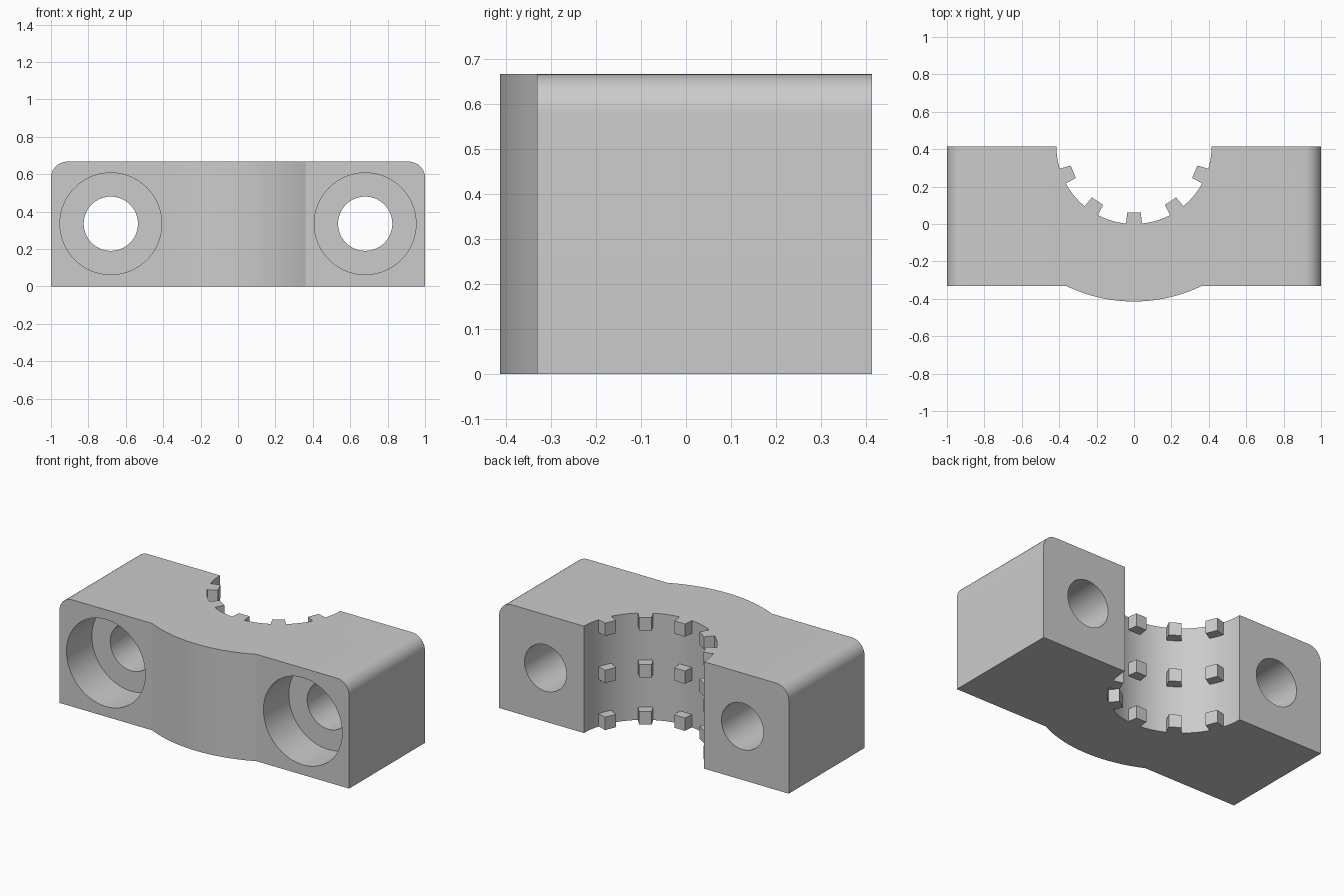
import bpy, bmesh
from math import sin, cos, pi, radians, asin, acos
from mathutils import Matrix, Vector

cube = bpy.data.objects.get("Cube")
if cube:
    bpy.data.objects.remove(cube, do_unlink=True)

HEIGHT = 0.667
BACK, FRONT = 0.4146, -0.332      # the bore axis lies on the back plane
BORE_R, BULGE_R = 0.4146, 0.829
HOLE_X, HOLE_Z = 0.68, 0.335

grey = bpy.data.materials.new("plain grey")
grey.use_nodes = True
grey.diffuse_color = (0.6, 0.6, 0.6, 1)
grey.node_tree.nodes["Principled BSDF"].inputs["Base Color"].default_value = (0.6, 0.6, 0.6, 1)


def make_object(name, bm):
    bmesh.ops.recalc_face_normals(bm, faces=bm.faces)
    mesh = bpy.data.meshes.new(name)
    bm.to_mesh(mesh)
    bm.free()
    mesh.materials.append(grey)
    obj = bpy.data.objects.new(name, mesh)
    bpy.context.collection.objects.link(obj)
    return obj


def extrude_profile(bm, points, z0, z1):
    face = bm.faces.new([bm.verts.new((x, y, z0)) for x, y in points])
    result = bmesh.ops.extrude_face_region(bm, geom=[face])
    verts = [g for g in result["geom"] if isinstance(g, bmesh.types.BMVert)]
    bmesh.ops.translate(bm, verts=verts, vec=(0, 0, z1 - z0))


def arc(radius, start, end, steps):
    # Angles are measured from the -y direction around the bore axis
    angles = [start + (end - start) * i / steps for i in range(steps + 1)]
    return [(radius * sin(a), BACK - radius * cos(a)) for a in angles]


# Clamp body: plan profile with front bulge and half-round bore
spread = acos((BACK - FRONT) / BULGE_R)
profile = [(-1, BACK), (-1, FRONT)]
profile += arc(BULGE_R, -spread, spread, 24)
profile += [(1, FRONT), (1, BACK)]
profile += arc(BORE_R, pi / 2, -pi / 2, 48)
bm = bmesh.new()
extrude_profile(bm, profile, 0, HEIGHT)

# Rounded upper end edges
ends = [e for e in bm.edges
        if all(abs(v.co.x) > 0.999 and v.co.z > HEIGHT - 0.001 for v in e.verts)]
bmesh.ops.bevel(bm, geom=ends, offset=0.087, offset_type='OFFSET',
                segments=10, profile=0.5, affect='EDGES')
body = make_object("clamp_body", bm)


# Bolt holes and counterbores
def cut_cylinder(name, x, radius, y0, y1):
    cutter_bm = bmesh.new()
    place = Matrix.Translation((x, (y0 + y1) / 2, HOLE_Z)) @ Matrix.Rotation(pi / 2, 4, 'X')
    bmesh.ops.create_cone(cutter_bm, cap_ends=True, segments=64, radius1=radius,
                          radius2=radius, depth=y1 - y0, matrix=place)
    cutter = make_object(name, cutter_bm)
    cutter.hide_render = True
    mod = body.modifiers.new(name, 'BOOLEAN')
    mod.operation = 'DIFFERENCE'
    mod.solver = 'EXACT'
    mod.object = cutter
    bpy.ops.object.modifier_apply(modifier=mod.name)
    bpy.data.objects.remove(cutter, do_unlink=True)


bpy.ops.object.select_all(action='DESELECT')
bpy.context.view_layer.objects.active = body
body.select_set(True)
for side in (-1, 1):
    cut_cylinder("bolt_hole_cutter", side * HOLE_X, 0.145, -1, 1)
    cut_cylinder("counterbore_cutter", side * HOLE_X, 0.272, -1, FRONT + 0.25)
bpy.ops.object.shade_smooth_by_angle(angle=radians(20))

# Grip teeth: three rows of five tapered blocks inside the bore
TOOTH_H = 0.08
bm = bmesh.new()
for row in range(3):
    z0 = row * (HEIGHT - TOOTH_H) / 2
    for column in range(-2, 3):
        turn = Matrix.Rotation(column * radians(33.7), 2)
        outline = [(-0.043, -0.415), (0.043, -0.415), (0.036, -0.352), (-0.036, -0.352)]
        points = [turn @ Vector(p) + Vector((0, BACK)) for p in outline]
        extrude_profile(bm, points, z0, z0 + TOOTH_H)
make_object("grip_teeth", bm)
